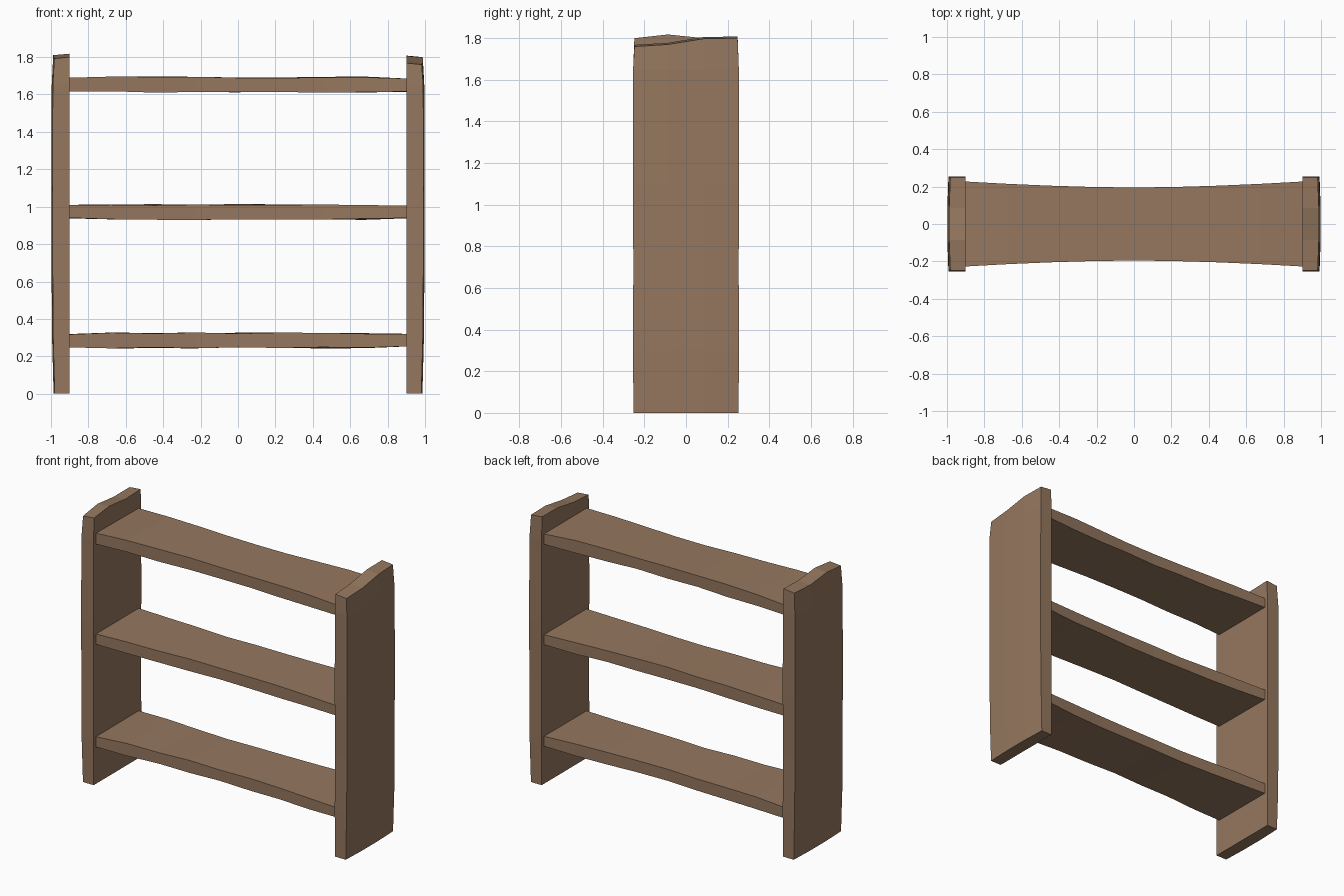
import bpy, random

if "Cube" in bpy.data.objects:
    bpy.data.objects.remove(bpy.data.objects["Cube"])

random.seed(4)
wood = bpy.data.materials.new("brown wood")
wood.diffuse_color = (0.30, 0.185, 0.113, 1)
wood.use_nodes = True
wood.node_tree.nodes["Principled BSDF"].inputs["Base Color"].default_value = wood.diffuse_color


def loft(name, rings):
    """Skin a list of equal rings; caps are strips pairing both halves of the ring."""
    n = len(rings[0])
    verts = [p for r in rings for p in r]
    faces = []
    for k in range(len(rings) - 1):
        a, b = k * n, (k + 1) * n
        for i in range(n):
            j = (i + 1) % n
            faces.append((a + i, a + j, b + j, b + i))
    last = (len(rings) - 1) * n
    for i in range(n // 2 - 1):
        q = (i, i + 1, n - 2 - i, n - 1 - i)
        faces.append(q[::-1])
        faces.append(tuple(last + v for v in q))
    me = bpy.data.meshes.new(name)
    me.from_pydata(verts, [], faces)
    me.materials.append(wood)
    ob = bpy.data.objects.new(name, me)
    bpy.context.collection.objects.link(ob)
    # consistent outward normals
    import bmesh
    bm = bmesh.new()
    bm.from_mesh(me)
    bmesh.ops.recalc_face_normals(bm, faces=bm.faces)
    bm.to_mesh(me)
    bm.free()


def side_panel(name, s, tops):
    """Worn upright: bulged outer face, uneven top given across the depth."""
    ys = (-1, -0.35, 0.35, 1)
    levels = ((0, 0.980, 0.252), (0.3, 0.988, 0.255), (0.7, 0.991, 0.253),
              (1.1, 0.992, 0.255), (1.65, 0.990, 0.254), (None, 0.982, 0.248))
    rings = []
    for z, xo, d in levels:
        inner = [(s * 0.90, y * d, tops[i] if z is None else z)
                 for i, y in enumerate(ys)]
        outer = [(s * (xo + (0.006 if abs(y) < 1 else 0)), y * d,
                  tops[i] - 0.008 if z is None else z)
                 for i, y in enumerate(ys)]
        rings.append(inner + outer[::-1])
    loft(name, rings)


def shelf(name, z):
    """Board with a narrowed middle and slightly wavy edges."""
    rings = []
    n = 8
    for k in range(n + 1):
        x = -0.90 + 1.80 * k / n
        t = abs(x) / 0.9
        w = 0.195 + 0.032 * t ** 1.7
        h = 0.035 if k in (0, n) else 0.039
        j = [random.uniform(-0.004, 0.004) for _ in range(4)]
        rings.append([(x, -w, z - h + j[0]), (x, w, z - h + j[1]),
                      (x, w, z + h + j[2]), (x, -w, z + h + j[3])])
    loft(name, rings)


# uprights
side_panel("left_side", -1, (1.80, 1.818, 1.80, 1.805))
side_panel("right_side", 1, (1.768, 1.778, 1.806, 1.808))

# shelves
for label, height in (("bottom", 0.285), ("middle", 0.972), ("top", 1.653)):
    shelf(label + "_shelf", height)
